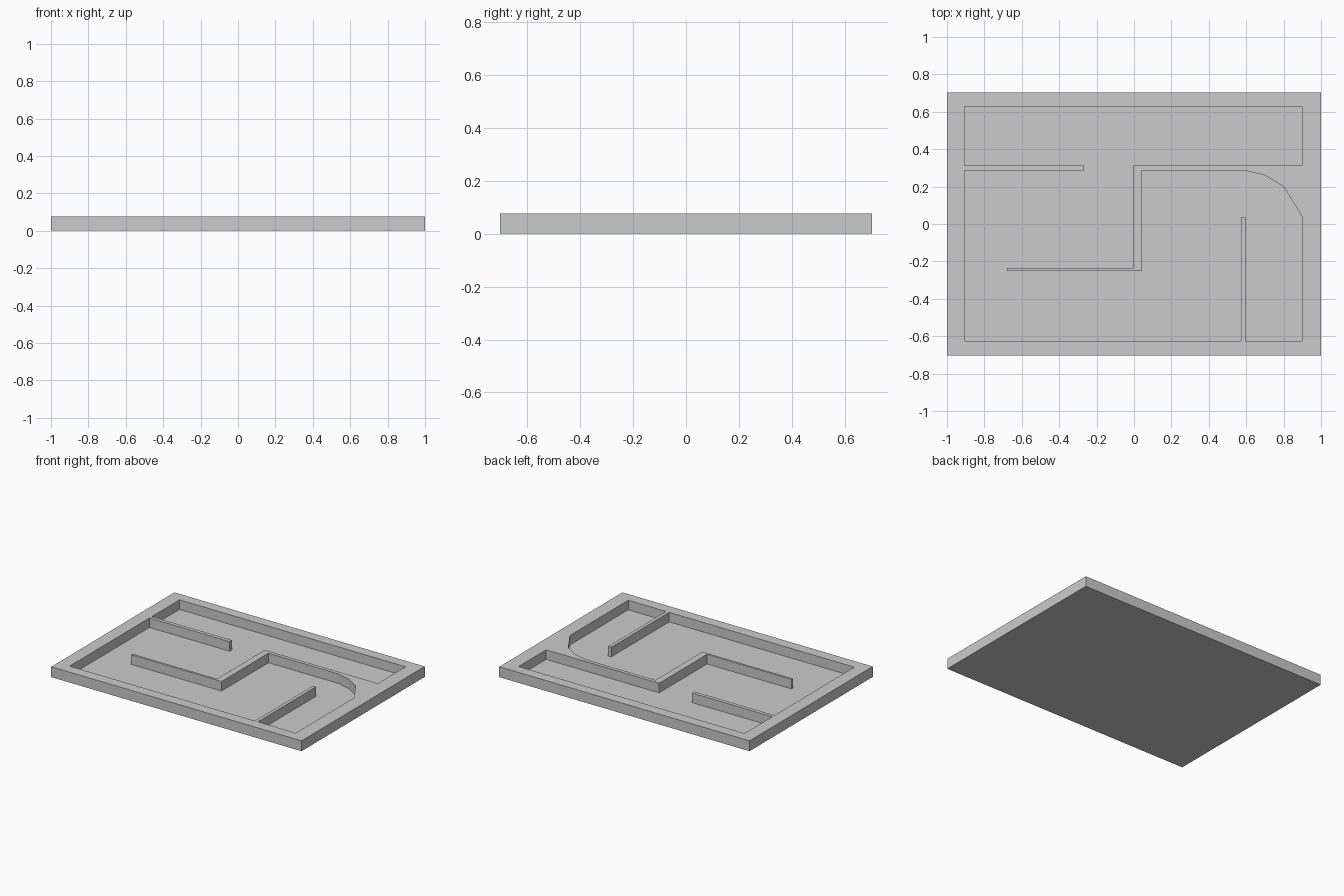
import bpy, bmesh

if "Cube" in bpy.data.objects:
    bpy.data.objects.remove(bpy.data.objects["Cube"])

HEIGHT, FLOOR = 0.075, 0.006


def prism(name, outline, z0, z1):
    """Extrude a closed xy outline from z0 to z1."""
    bm = bmesh.new()
    face = bm.faces.new([bm.verts.new((x, y, z0)) for x, y in outline])
    ext = bmesh.ops.extrude_face_region(bm, geom=[face])
    top = [v for v in ext["geom"] if isinstance(v, bmesh.types.BMVert)]
    bmesh.ops.translate(bm, verts=top, vec=(0, 0, z1 - z0))
    bmesh.ops.recalc_face_normals(bm, faces=bm.faces)
    mesh = bpy.data.meshes.new(name)
    bm.to_mesh(mesh)
    bm.free()
    obj = bpy.data.objects.new(name, mesh)
    bpy.context.collection.objects.link(obj)
    return obj


# Solid tray slab
tray = prism("maze_tray", [(-1, -0.703), (1, -0.703), (1, 0.703), (-1, 0.703)], 0, HEIGHT)

# Winding pocket: everything left standing inside it is a partition wall
pocket = [
    (-0.907, 0.627), (0.899, 0.627),
    # stepped partition from the right rim
    (0.899, 0.312), (-0.004, 0.312), (-0.004, -0.234), (-0.679, -0.234),
    (-0.679, -0.25), (0.044, -0.25), (0.044, 0.285),
    # rounded corner
    (0.597, 0.285), (0.70, 0.26), (0.80, 0.20), (0.899, 0.04),
    # upright partition from the front rim
    (0.899, -0.625), (0.597, -0.625), (0.597, 0.035), (0.572, 0.035), (0.572, -0.625),
    # straight partition from the left rim
    (-0.907, -0.625), (-0.907, 0.285), (-0.266, 0.285), (-0.266, 0.312), (-0.907, 0.312),
]
cutter = prism("pocket_cutter", pocket, FLOOR, HEIGHT + 0.1)
cutter.hide_render = True

# Carve the pocket and discard the cutter
mod = tray.modifiers.new("pocket", 'BOOLEAN')
mod.operation = 'DIFFERENCE'
mod.solver = 'EXACT'
mod.object = cutter
bpy.context.view_layer.objects.active = tray
bpy.ops.object.modifier_apply(modifier=mod.name)
bpy.data.objects.remove(cutter, do_unlink=True)
